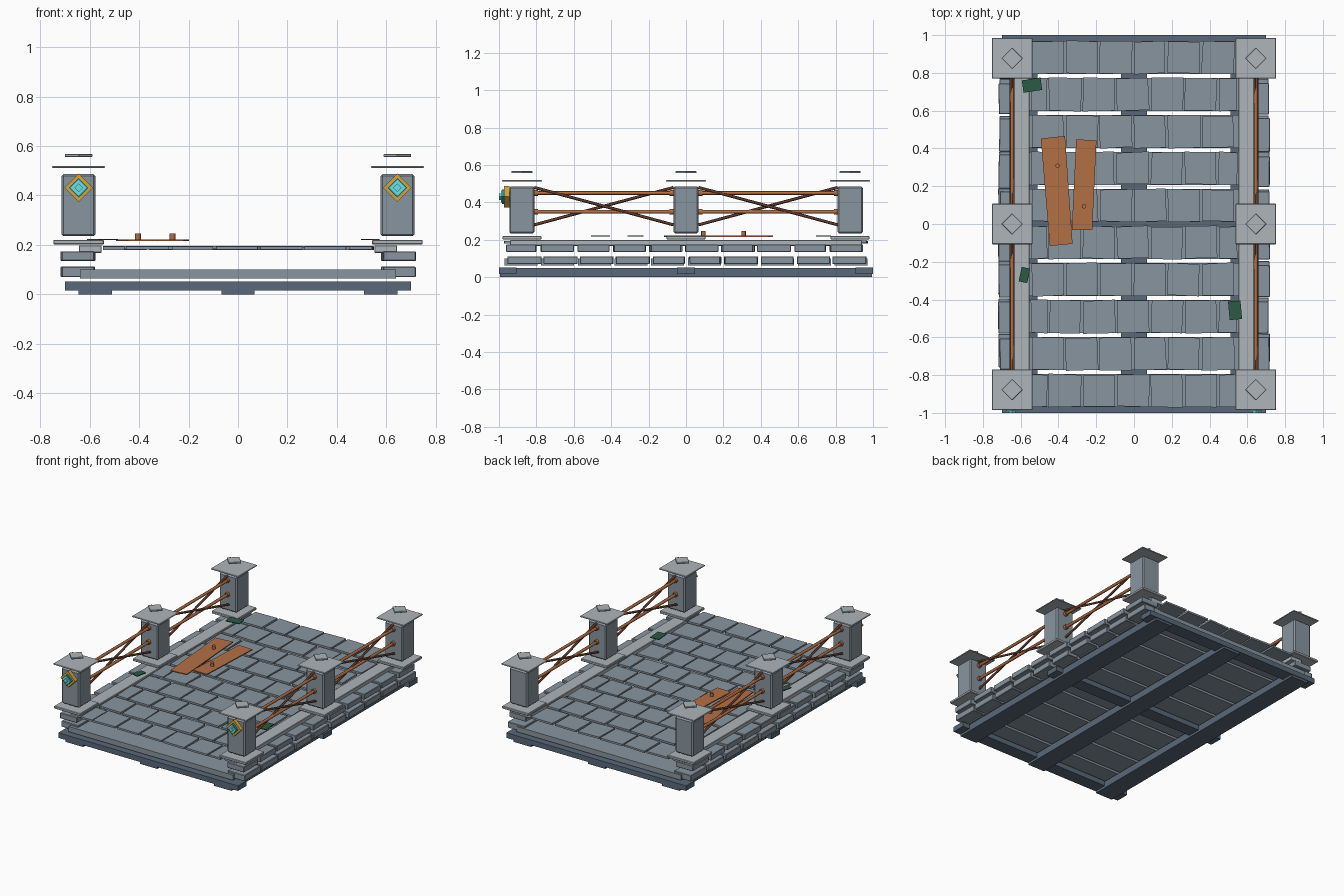
import bpy, bmesh, math, random
from mathutils import Vector, Matrix

if "Cube" in bpy.data.objects:
    bpy.data.objects.remove(bpy.data.objects["Cube"])

random.seed(4)


def mat(name, r, g, b):
    m = bpy.data.materials.new(name)
    m.diffuse_color = (r, g, b, 1)
    m.use_nodes = True
    m.node_tree.nodes["Principled BSDF"].inputs["Base Color"].default_value = m.diffuse_color
    return m


STONE = mat("stone", 0.25, 0.30, 0.35)
PALE = mat("pale_stone", 0.42, 0.46, 0.49)
SLATE = mat("slate", 0.10, 0.14, 0.19)
COPPER = mat("copper", 0.45, 0.16, 0.06)
RUST = mat("dark_rust", 0.12, 0.045, 0.025)
GOLD = mat("gold", 0.65, 0.38, 0.05)
TEAL = mat("teal", 0.02, 0.28, 0.32)
CYAN = mat("cyan_gem", 0.15, 0.75, 0.80)
MOSS = mat("moss", 0.025, 0.10, 0.06)


def finish(name, bm, material):
    me = bpy.data.meshes.new(name)
    bm.to_mesh(me)
    bm.free()
    ob = bpy.data.objects.new(name, me)
    bpy.context.collection.objects.link(ob)
    me.materials.append(material)
    return ob


def box(name, x, y, z, material, rot=0, axis='Z', bevel=0, jitter=0):
    """Box from (min, max) ranges, rotated about its centre, corners optionally uneven."""
    bm = bmesh.new()
    bmesh.ops.create_cube(bm, size=1)
    for v in bm.verts:
        v.co = Vector((v.co.x * (x[1] - x[0]), v.co.y * (y[1] - y[0]), v.co.z * (z[1] - z[0])))
    if jitter:
        for c in [(a, b) for a in (-1, 1) for b in (-1, 1)]:
            d = Vector((random.uniform(-jitter, jitter), random.uniform(-jitter, jitter), 0))
            for v in bm.verts:
                if v.co.x * c[0] > 0 and v.co.y * c[1] > 0:
                    v.co += d
    if bevel:
        bmesh.ops.bevel(bm, geom=bm.edges[:], offset=bevel, segments=1, affect='EDGES')
    ob = finish(name, bm, material)
    ob.location = [(r[0] + r[1]) / 2 for r in (x, y, z)]
    ob.rotation_euler['XYZ'.index(axis)] = math.radians(rot)
    return ob


def span(c, w):
    return (c - w / 2, c + w / 2)


def rod(name, p, q, r, material, sides=8):
    p, q = Vector(p), Vector(q)
    bm = bmesh.new()
    bmesh.ops.create_cone(bm, cap_ends=True, segments=sides, radius1=r, radius2=r, depth=(q - p).length)
    turn = Vector((0, 0, 1)).rotation_difference(q - p).to_matrix().to_4x4()
    bm.transform(Matrix.Translation((p + q) / 2) @ turn)
    for f in bm.faces:
        f.smooth = len(f.verts) == 4
    return finish(name, bm, material)


# underside frame
for x in (-0.578, 0, 0.578):
    box("frame_long_beam", span(x, 0.135), (-0.995, 0.995), (0, 0.048), SLATE)
for y in (-0.953, 0, 0.953):
    box("frame_cross_beam", (-0.7, 0.7), span(y, 0.094), (0.016, 0.052), SLATE)

# ten rows: sub-deck plank, paving tiles, side courses
PITCH = 0.196
for i in range(10):
    y = (i - 4.5) * PITCH
    box("deck_plank", (-0.64, 0.64), span(y, 0.176), (0.063, 0.10), STONE)
    shift = 0 if i % 2 else 0.09
    for k in range(7):
        a = -0.54 + k * 0.18 - shift
        lo, hi = max(a, -0.545), min(a + 0.168, 0.545)
        if hi - lo > 0.04:
            t = random.uniform(-0.002, 0.002)
            box("paving_tile", (lo, hi), span(y, 0.172), (0.181 + t, 0.194 + t), STONE,
                rot=random.uniform(-1.2, 1.2), jitter=0.004)
    for s in (-1, 1):
        for name, z, dy in (("lower_side_block", (0.07, 0.112), 0.005),
                            ("upper_side_block", (0.135, 0.174), -0.012)):
            box(name, span(s * (0.649 + random.uniform(-0.005, 0.005)), 0.132),
                span(y * 0.985 + dy, 0.17 + random.uniform(-0.01, 0.012)), z, STONE,
                rot=random.uniform(-1, 1), bevel=0.003)

for s in (-1, 1):
    # curb strip
    box("curb", span(s * 0.598, 0.092), (-0.94, 0.94), (0.168, 0.198), PALE, bevel=0.003)
    x = s * 0.645
    # posts with plinth and floating caps
    for y in (-0.877, 0, 0.877):
        box("post_plinth", span(x, 0.205), span(y, 0.208), (0.202, 0.22), PALE, bevel=0.003)
        box("post", span(x, 0.138), span(y, 0.136), (0.235, 0.486), STONE, bevel=0.008)
        box("post_cap", span(x, 0.215), span(y, 0.215), (0.511, 0.519), PALE, bevel=0.003)
        box("cap_finial", span(x, 0.08), span(y, 0.08), (0.556, 0.568), PALE, rot=45, bevel=0.002)
    # railings between posts
    for c in (-0.439, 0.439):
        a, b = c - 0.372, c + 0.372
        for z in (0.35, 0.45):
            rod("rail", (x, a, z), (x, b, z), 0.010, COPPER)
            for e, d in ((a, 1), (b, -1)):
                rod("rail_collar", (x, e - d * 0.002, z), (x, e + d * 0.02, z), 0.016, COPPER)
        rod("brace", (x + 0.006, a, 0.48), (x + 0.006, b, 0.28), 0.008, RUST, 6)
        rod("brace", (x - 0.006, a, 0.28), (x - 0.006, b, 0.48), 0.008, RUST, 6)
    # diamond emblem on front posts
    for name, w, y0, y1, m in (("emblem_plate", 0.082, -0.972, -0.943, GOLD),
                               ("emblem_inlay", 0.055, -0.985, -0.970, TEAL),
                               ("emblem_gem", 0.046, -0.990, -0.984, CYAN),
                               ("emblem_core", 0.024, -1.0, -0.989, CYAN)):
        box(name, span(x, w), (y0, y1), span(0.431, w), m, rot=45, axis='Y')

# loose repair boards with nails
box("repair_board", span(-0.406, 0.123), span(0.175, 0.57), (0.215, 0.222), COPPER, rot=4.5, jitter=0.004)
box("repair_board", span(-0.264, 0.112), span(0.205, 0.475), (0.215, 0.222), COPPER, rot=-3, jitter=0.004)
for x, y in ((-0.405, 0.308), (-0.265, 0.093)):
    rod("board_nail", (x, y, 0.22), (x, y, 0.246), 0.012, COPPER)

# moss patches
for x, y, w, d, r in ((-0.54, 0.735, 0.10, 0.066, 9), (-0.58, -0.27, 0.046, 0.078, -12),
                      (0.535, -0.457, 0.066, 0.098, 5)):
    box("moss_patch", span(x, w), span(y, d), (0.219, 0.224), MOSS, rot=r)
